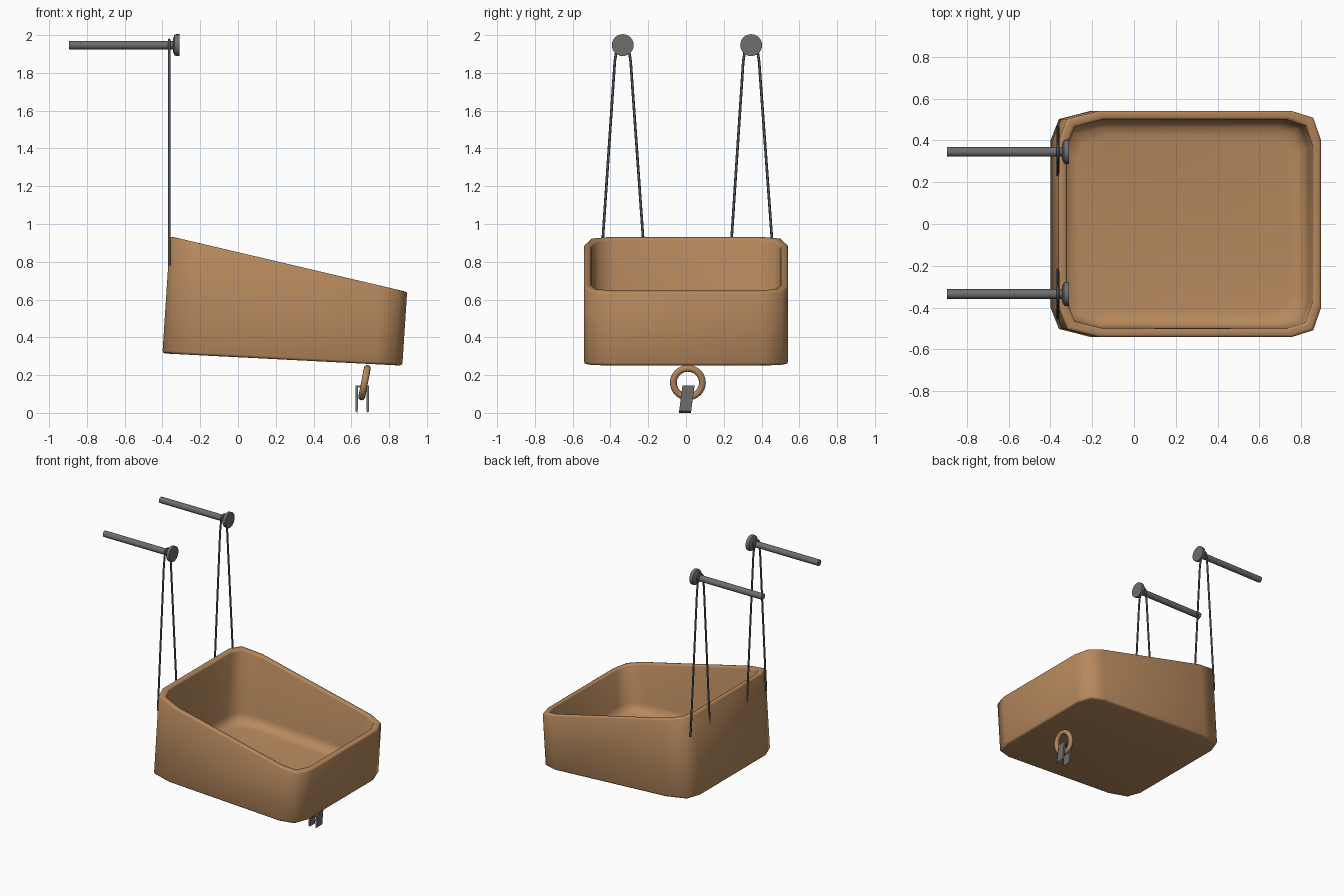
import bpy, bmesh, math
from mathutils import Matrix, Vector

if "Cube" in bpy.data.objects:
    bpy.data.objects.remove(bpy.data.objects["Cube"])


def material(name, rgb):
    m = bpy.data.materials.new(name)
    m.diffuse_color = (*rgb, 1)
    m.use_nodes = True
    m.node_tree.nodes["Principled BSDF"].inputs["Base Color"].default_value = m.diffuse_color
    return m


WOOD = material("warm wood", (0.47, 0.25, 0.11))
METAL = material("grey metal", (0.155, 0.155, 0.155))
ROPE = material("dark rope", (0.075, 0.08, 0.085))


def make(name, bm, mat, angle=50):
    bmesh.ops.recalc_face_normals(bm, faces=bm.faces)
    me = bpy.data.meshes.new(name)
    bm.to_mesh(me)
    bm.free()
    ob = bpy.data.objects.new(name, me)
    bpy.context.collection.objects.link(ob)
    me.materials.append(mat)
    bpy.ops.object.select_all(action='DESELECT')
    ob.select_set(True)
    bpy.context.view_layer.objects.active = ob
    bpy.ops.object.shade_smooth_by_angle(angle=math.radians(angle))
    return ob


def loft(bm, rings, cap=True, closed=False):
    vs = [[bm.verts.new(p) for p in r] for r in rings]
    n = len(vs[0])
    pairs = list(zip(vs, vs[1:])) + ([(vs[-1], vs[0])] if closed else [])
    for a, b in pairs:
        for i in range(n):
            j = (i + 1) % n
            bm.faces.new((a[i], a[j], b[j], b[i]))
    if cap and not closed:
        bm.faces.new(vs[0])
        bm.faces.new(vs[-1])


# Basket: leaning tub with faceted round corners and sloping rim
half = [(0.87, 0.40), (0.832, 0.508), (0.73, 0.54), (-0.21, 0.54), (-0.36, 0.502), (-0.40, 0.40)]
outline = half + [(x, -y) for x, y in reversed(half)]


def basket_ring(inset, from_bottom=None, from_top=0.0):
    pts = []
    for u, y in outline:
        u = 0.235 + (u - 0.235) * (0.635 - inset) / 0.635
        y *= (0.54 - inset) / 0.54
        bottom = 0.315 - 0.051 * (u + 0.40)
        top = 0.935 - 0.232 * (u + 0.40)
        z = bottom + from_bottom if from_bottom is not None else top - from_top
        pts.append((u + 0.065 * (z - bottom), y, z))
    return pts


bm = bmesh.new()
loft(bm, [basket_ring(0.016, 0), basket_ring(0.004, 0.004), basket_ring(0, 0.014),
          basket_ring(0, None, 0.010), basket_ring(0.004, None, 0.002), basket_ring(0.012, None, 0),
          basket_ring(0.028, None, 0), basket_ring(0.036, None, 0.003), basket_ring(0.040, None, 0.012),
          basket_ring(0.045, 0.12), basket_ring(0.055, 0.085), basket_ring(0.08, 0.06),
          basket_ring(0.12, 0.05)])
make("basket", bm, WOOD, 60)


# Turned parts along x
def turned(name, profile, y, z, mat, n=24):
    bm = bmesh.new()
    loft(bm, [[(x, y + r * math.cos(2 * math.pi * i / n), z + r * math.sin(2 * math.pi * i / n))
               for i in range(n)] for x, r in profile])
    make(name, bm, mat, 35)


# Thin tube along a path lying in a plane of constant x
def tube(name, path, radius, mat, n=8):
    bm = bmesh.new()
    rings = []
    for i, p in enumerate(path):
        t = (path[min(i + 1, len(path) - 1)] - path[max(i - 1, 0)]).normalized()
        side = Vector((1, 0, 0))
        up = t.cross(side)
        rings.append([p + radius * (math.cos(2 * math.pi * k / n) * side + math.sin(2 * math.pi * k / n) * up)
                      for k in range(n)])
    loft(bm, rings)
    make(name, bm, mat)


# Wall pegs with flared heads, and the rope looped over each
for side, y, y0, y1 in (("left", -0.335, -0.45, -0.217), ("right", 0.345, 0.232, 0.465)):
    turned(side + "_peg", [(-0.895, 0.023), (-0.345, 0.023), (-0.345, 0.034), (-0.335, 0.055),
                           (-0.328, 0.058), (-0.31, 0.058)], y, 1.947, METAL)
    path = [Vector((-0.364, y0, 0.78)), Vector((-0.364, y - 0.042, 1.86))]
    for k in range(13):
        a = math.pi * (1 - k / 12)
        path.append(Vector((-0.364, y + 0.029 * math.cos(a), 1.947 + 0.029 * math.sin(a))))
    path += [Vector((-0.364, y + 0.042, 1.86)), Vector((-0.364, y1, 0.78))]
    tube(side + "_rope", path, 0.007, ROPE)

# Ring hanging under the basket
bm = bmesh.new()
M = Matrix.Translation((0.67, 0.01, 0.16)) @ Matrix.Rotation(math.radians(11), 4, 'Y')
rings = []
for i in range(32):
    a = 2 * math.pi * i / 32
    rings.append([M @ Vector((0.018 * math.sin(b), (0.077 + 0.018 * math.cos(b)) * math.cos(a),
                              (0.077 + 0.018 * math.cos(b)) * math.sin(a)))
                  for b in [2 * math.pi * k / 12 for k in range(12)]])
loft(bm, rings, closed=True)
make("hanging_ring", bm, WOOD)

# Folded strap passing through the ring, slightly skewed
prof = [(0.621, 0.148), (0.694, 0.148), (0.694, 0.012), (0.682, 0.003), (0.679, 0.06), (0.679, 0.137),
        (0.636, 0.137), (0.636, 0.06), (0.633, 0.003), (0.621, 0.012)]
bm = bmesh.new()
loft(bm, [[(x, y + 0.13 * z, z) for x, z in prof] for y in (-0.038, 0.026)])
bmesh.ops.translate(bm, verts=bm.verts, vec=(0, 0, -0.003))
make("ring_strap", bm, METAL, 30)
